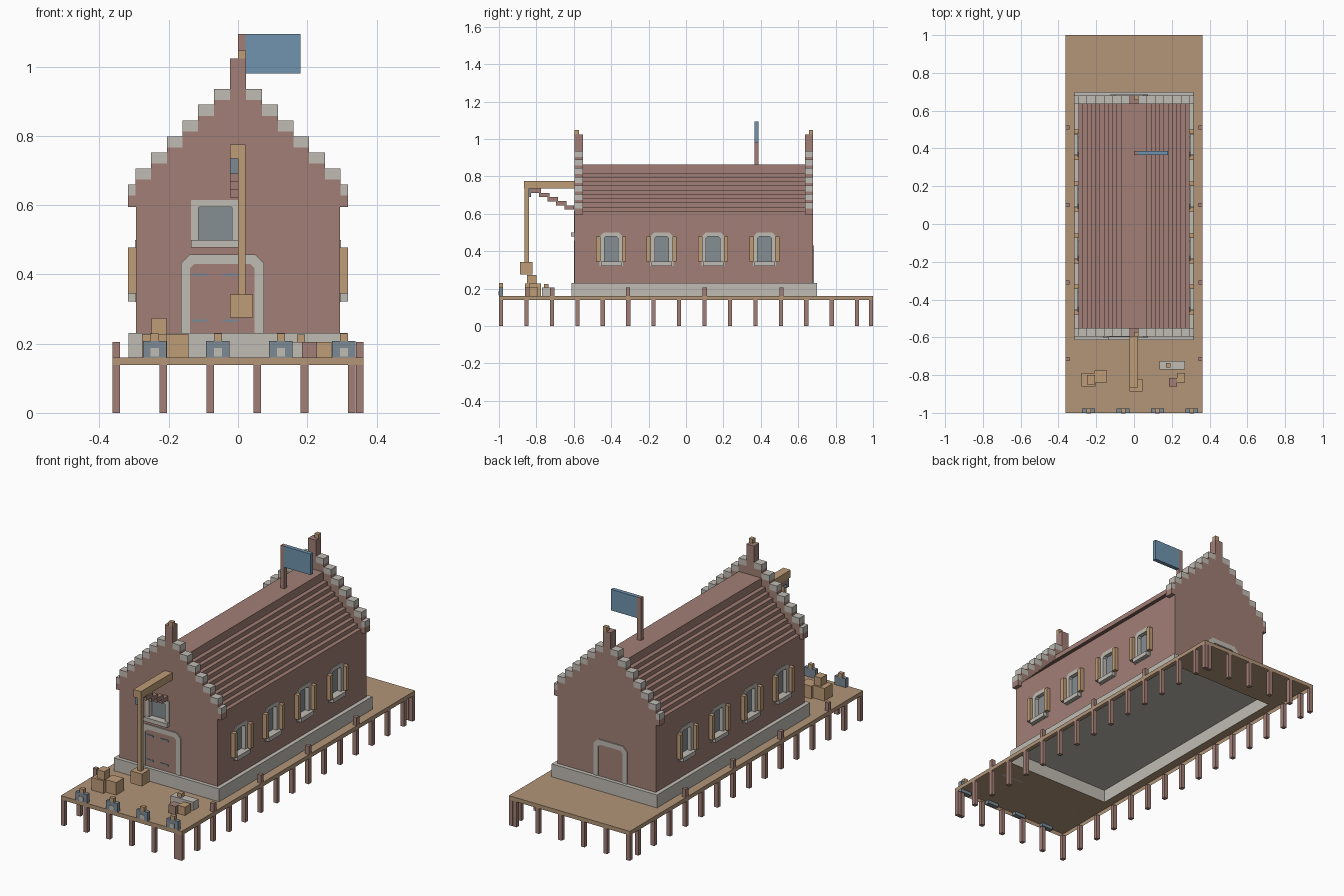
import bpy, bmesh, math
from mathutils import Matrix

if "Cube" in bpy.data.objects:
    bpy.data.objects.remove(bpy.data.objects["Cube"])


def lin(c):
    c /= 255
    return c / 12.92 if c <= 0.04045 else ((c + 0.055) / 1.055) ** 2.4


def material(name, r, g, b):
    m = bpy.data.materials.new(name)
    m.diffuse_color = (lin(r), lin(g), lin(b), 1)
    m.use_nodes = True
    m.node_tree.nodes["Principled BSDF"].inputs["Base Color"].default_value = m.diffuse_color
    return m


BRICK = material("red_brick", 162, 127, 118)
STONE = material("pale_stone", 192, 188, 180)
DECK = material("deck_wood", 178, 149, 120)
TAN = material("tan_wood", 190, 156, 119)
GLASS = material("grey_glass", 134, 142, 147)
SLATE = material("slate_blue", 124, 138, 148)
FLAG = material("flag_blue", 112, 148, 175)


def finish(name, bm, mat, recalc=True):
    if recalc:
        bmesh.ops.recalc_face_normals(bm, faces=bm.faces)
    me = bpy.data.meshes.new(name)
    bm.to_mesh(me)
    bm.free()
    me.materials.append(mat)
    ob = bpy.data.objects.new(name, me)
    bpy.context.collection.objects.link(ob)
    return ob


def add_box(bm, x0, x1, y0, y1, z0, z1):
    mat = Matrix.Translation(((x0 + x1) / 2, (y0 + y1) / 2, (z0 + z1) / 2)) @ \
        Matrix.Diagonal((x1 - x0, y1 - y0, z1 - z0, 1))
    bmesh.ops.create_cube(bm, size=1, matrix=mat)


def boxes(name, mat, *dims):
    bm = bmesh.new()
    for d in dims:
        add_box(bm, *d)
    return finish(name, bm, mat)


def mirrored_prism(name, mat, half, y0, y1):
    # right half of an end outline, mirrored and extruded along y
    bm = bmesh.new()
    outline = half + [(-x, z) for x, z in reversed(half)]
    f = bm.faces.new([bm.verts.new((x, y0, z)) for x, z in outline])
    ext = bmesh.ops.extrude_face_region(bm, geom=[f])["geom"]
    bmesh.ops.translate(bm, vec=(0, y1 - y0, 0),
                        verts=[v for v in ext if isinstance(v, bmesh.types.BMVert)])
    return finish(name, bm, mat)


def arch(u, z0, z1, c):
    # opening outline with clipped top corners
    return [(-u, z0), (-u, z1 - c), (-u + c, z1), (u - c, z1), (u, z1 - c), (u, z0)]


def wall_frame(name, outer, inner, depth, recess, place, closed):
    # band between two outlines, with reveals going into the wall
    bm = bmesh.new()
    rings = [[bm.verts.new((u, y, z)) for u, z in pts]
             for pts, y in ((outer, 0), (outer, -depth), (inner, -depth), (inner, recess))]
    n = len(outer)
    for i in range(n if closed else n - 1):
        j = (i + 1) % n
        for a, b in zip(rings[:-1], rings[1:]):
            bm.faces.new((a[i], a[j], b[j], b[i]))
    ob = finish(name, bm, STONE)
    ob.matrix_world = place


def wall_plate(name, mat, pts, y, place):
    bm = bmesh.new()
    f = bm.faces.new([bm.verts.new((u, y, z)) for u, z in pts])
    f.normal_update()
    if f.normal.y > 0:
        f.normal_flip()
    finish(name, bm, mat, False).matrix_world = place


def wall_box(name, mat, place, *dims):
    boxes(name, mat, *dims).matrix_world = place


def cut(target, *dims):
    cutter = boxes("window_cutter", BRICK, *dims)
    cutter.hide_render = True
    cutter.hide_viewport = True
    mod = target.modifiers.new("openings", 'BOOLEAN')
    mod.operation = 'DIFFERENCE'
    mod.solver = 'EXACT'
    mod.object = cutter


# Dock deck: thin top with a rim, open under the building
bm = bmesh.new()
outer = [(-.363, -1), (.363, -1), (.363, 1), (-.363, 1)]
inner = [(-.316, -.613), (.316, -.613), (.316, .70), (-.316, .70)]
low, top, hole = ([bm.verts.new((x, y, z)) for x, y in pts]
                  for pts, z in ((outer, .138), (outer, .16), (inner, .16)))
for i in range(4):
    j = (i + 1) % 4
    bm.faces.new((low[i], low[j], top[j], top[i]))
    bm.faces.new((top[i], top[j], hole[j], hole[i]))
finish("dock_deck", bm, DECK, False)

# Dock legs around the rim
ys = [-0.989 + 0.136 * i for i in range(15)] + [0.989]
xs = [-0.352 + 0.136 * i for i in range(6)] + [0.352]
spots = [(s * 0.352, y) for s in (-1, 1) for y in ys] + \
        [(x, s * 0.989) for s in (-1, 1) for x in xs[1:-1]]
boxes("dock_legs", BRICK, *[(x - .011, x + .011, y - .011, y + .011, 0, .138) for x, y in spots])
boxes("edge_posts", BRICK, *[(x - .011, x + .011, y - .011, y + .011, .16, .205)
                             for x in (-.352, .352) for y in (-.715, -.31, .1, .51)])

# Plinth, hollow from below
bm = bmesh.new()
add_box(bm, -0.316, 0.316, -0.613, 0.70, 0.16, 0.23)
bmesh.ops.delete(bm, geom=[f for f in bm.faces if f.normal.z < -0.5], context='FACES')
finish("plinth", bm, STONE, False)

# Hall: side walls with stepped roof and a taller ridge
V = 0.0226
hall = [(0.295, 0.231), (0.295, 0.615)]
for k in range(9):
    x = 0.295 - V * (k + 1)
    hall += [(x, 0.615 + V * k), (x, 0.615 + V * (k + 1))]
hall += [(0.068, 0.818), (0.068, 0.863)]
hall_ob = mirrored_prism("hall_walls_and_roof", BRICK, hall, -0.55, 0.635)

# Crow-stepped gables with stone caps
STEPS = [(0.317, 0.66)] + [(0.296 - 0.0453 * i, 0.706 + 0.046 * i) for i in range(6)]
CAP = 0.032
inner_x = [s[0] for s in STEPS[1:]] + [0.023]
gables = {}
for name, y0, y1 in (("front", -0.595, -0.55), ("back", 0.635, 0.68)):
    half = [(0.295, 0.231), (0.295, 0.595), (0.317, 0.595)]
    caps = []
    for (x, z), nx in zip(STEPS, inner_x):
        half += [(x, z - CAP), (nx, z - CAP)]
        caps += [(nx, x, y0, y1, z - CAP, z), (-x, -nx, y0, y1, z - CAP, z)]
    gables[name] = mirrored_prism(name + "_gable", BRICK, half + [(0.023, 1.024)], y0, y1)
    boxes(name + "_gable_caps", STONE, *caps)
    ym = y0 if name == "front" else y1 - 0.023
    boxes(name + "_finial", TAN, (0, 0.023, ym, ym + 0.023, 1.024, 1.047))

# Side windows, set back, with open shutters
WIN_Y = (-0.40, -0.13, 0.145, 0.42)
R = 0.02
pane = arch(.037, .345, .478, .008)
cut(hall_ob, *[(s * .307 - .032, s * .307 + .032, y - .04, y + .04, .343, .48)
               for s in (-1, 1) for y in WIN_Y])
for s in (-1, 1):
    for y in WIN_Y:
        place = Matrix.Translation((s * 0.295, y, 0)) @ Matrix.Rotation(s * math.pi / 2, 4, 'Z')
        wall_frame("window_frame", arch(.062, .32, .5, .022), pane, 0.003, R, place, True)
        wall_plate("window_glass", GLASS, pane, R - .001, place)
        wall_box("window_sill", STONE, place, (-.055, .055, -.022, 0, .322, .345))
        wall_box("shutters", TAN, place, (-.08, -.057, -.022, 0, .345, .478),
                 (.057, .08, -.022, 0, .345, .478))

# Doors
front = Matrix.Translation((-0.045, -0.595, 0))
back = Matrix.Translation((-0.025, 0.68, 0)) @ Matrix.Rotation(math.pi, 4, 'Z')
for name, place, u, h in (("front_door", front, .12, .457), ("back_door", back, .1, .43)):
    panel = arch(u - .027, .231, h - .027, .012)
    wall_frame(name + "_frame", arch(u, .231, h, .025), panel, 0.005, 0, place, False)
    wall_plate(name, BRICK, panel, -0.002, place)
wall_box("door_hinges", SLATE, front,
         *[(a, a + .045, -.005, 0, z, z + .008) for a in (-.09, 0) for z in (.262, .395)])

# Loft window above the front door
loft = Matrix.Translation((-0.066, -0.595, 0))
loft_pane = arch(.048, .5, .595, .002)
cut(gables["front"], (-.117, -.015, -.62, -.573, .498, .597))
wall_frame("loft_frame", arch(.07, .48, .615, .002), loft_pane, 0.004, R, loft, True)
wall_plate("loft_glass", GLASS, loft_pane, R - .001, loft)
wall_box("loft_sill", STONE, loft, (-.07, .07, -.02, 0, .478, .5))

# Hoist beam, bracket, rope and load
boxes("hoist_beam", TAN, (-.023, .022, -.865, -.595, .735, .775))
boxes("hoist_bracket", BRICK, *[(-.023, 0, -.83 + .045 * i, -.775 + .045 * i - (.005 if i == 4 else 0),
                                 .712 - .0225 * i, .735 - .0225 * i) for i in range(5)])
boxes("hoist_pulley", SLATE, (-.023, .0, -.85, -.83, .69, .735))
boxes("hoist_rope", TAN, (0, .022, -.863, -.84, .34, .735))
boxes("hanging_crate", TAN, (-.023, .044, -.887, -.82, .275, .342))

# Crates on the deck
boxes("left_crates", TAN, (-.277, -.205, -.86, -.79, .16, .228), (-.21, -.143, -.84, -.775, .16, .228),
      (-.25, -.207, -.85, -.80, .228, .274))
boxes("stone_crate", STONE, (.135, .27, -.77, -.725, .16, .205))
boxes("brick_crate", BRICK, (.185, .228, -.86, -.815, .16, .205))
boxes("small_crates", TAN, (.228, .27, -.84, -.79, .16, .205), (.17, .193, -.76, -.735, .205, .226))

# Front fenders with knobs and tops
fenders = [-0.24, -0.058, 0.124, 0.306]
boxes("fenders", SLATE, *[(x - .034, x + .034, -1, -.978, .142, .207) for x in fenders])
boxes("fender_knobs", STONE, *[(x - .012, x + .012, -1.002, -.99, .163, .187) for x in fenders])
boxes("fender_tops", TAN, *[(x - .012, x + .012, -1, -.978, .207, .229) for x in fenders])

# Flag and pole
boxes("flag_pole", BRICK, (0, .022, .365, .387, .86, 1.094))
boxes("flag", FLAG, (.022, .18, .365, .387, .98, 1.094))
